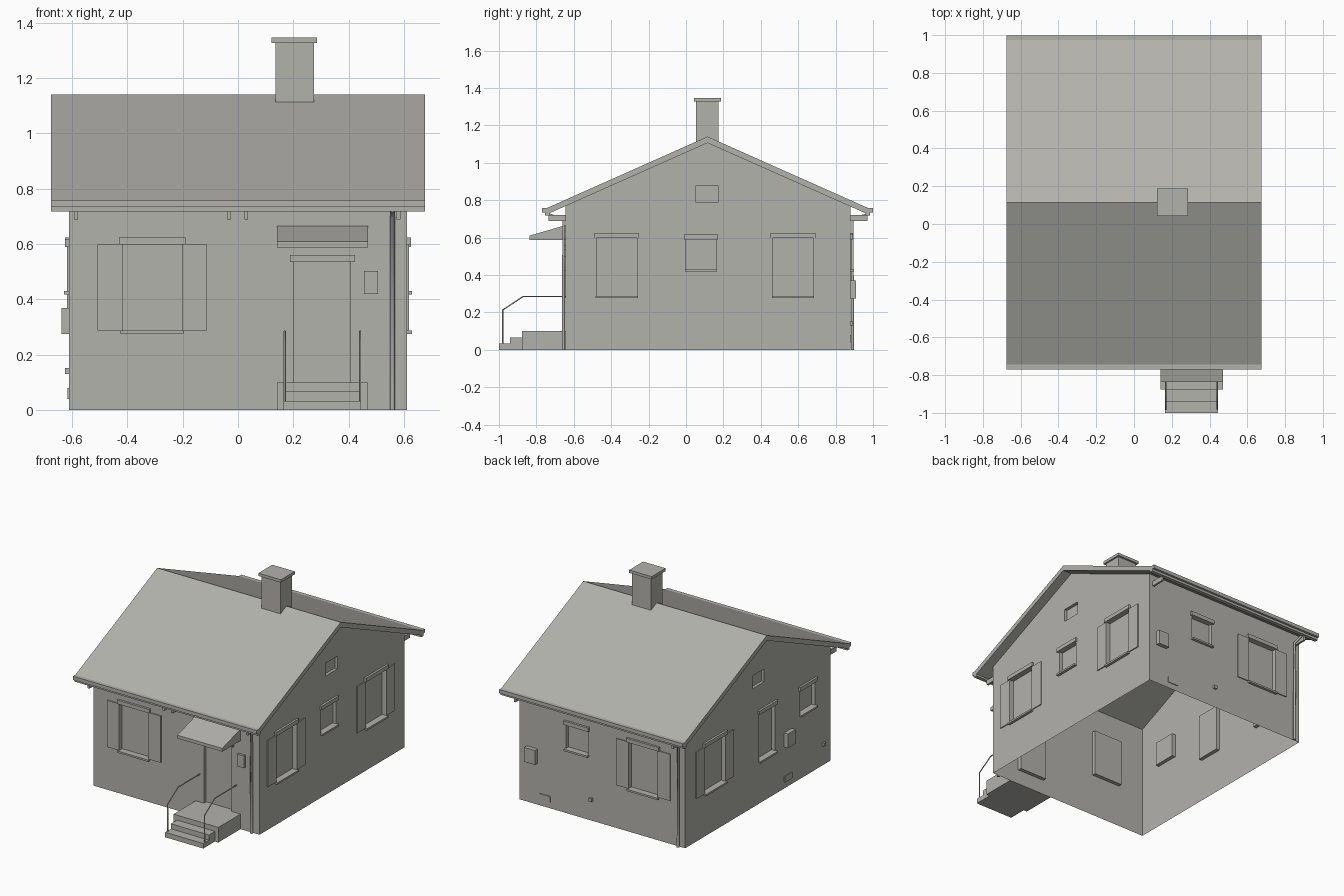
import bpy, bmesh
from mathutils import Vector

if "Cube" in bpy.data.objects:
    bpy.data.objects.remove(bpy.data.objects["Cube"])

plaster = bpy.data.materials.new("warm_grey")
plaster.use_nodes = True
GREY = (0.45, 0.445, 0.415, 1)
plaster.diffuse_color = GREY
bsdf = next(n for n in plaster.node_tree.nodes if n.type == "BSDF_PRINCIPLED")
bsdf.inputs["Base Color"].default_value = GREY

HX, FRONT, BACK = 0.61, -0.645, 0.88      # wall planes
RIDGE_Y, RIDGE_Z, PITCH = 0.115, 1.14, 0.445
EAVE = 0.86                               # ridge to eave, horizontally
ROOF_T = 0.034


def add_mesh(name, bm):
    bmesh.ops.recalc_face_normals(bm, faces=bm.faces)
    me = bpy.data.meshes.new(name)
    bm.to_mesh(me)
    bm.free()
    me.materials.append(plaster)
    ob = bpy.data.objects.new(name, me)
    bpy.context.scene.collection.objects.link(ob)
    return ob


def fill_box(bm, lo, hi):
    vs = bmesh.ops.create_cube(bm, size=1)["verts"]
    for v in vs:
        v.co = Vector([hi[i] if v.co[i] > 0 else lo[i] for i in range(3)])


def box(name, lo, hi):
    bm = bmesh.new()
    fill_box(bm, lo, hi)
    return add_mesh(name, bm)


def prism(name, profile, x0, x1):
    """Extrude a closed (y, z) profile along x."""
    bm = bmesh.new()
    face = bm.faces.new([bm.verts.new((x0, y, z)) for y, z in profile])
    out = bmesh.ops.extrude_face_region(bm, geom=[face])["geom"]
    bmesh.ops.translate(bm, vec=(x1 - x0, 0, 0),
                        verts=[g for g in out if isinstance(g, bmesh.types.BMVert)])
    return add_mesh(name, bm)


def tube(name, points, radius):
    cu = bpy.data.curves.new(name, "CURVE")
    cu.dimensions = "3D"
    cu.bevel_depth, cu.bevel_resolution, cu.use_fill_caps = radius, 1, True
    sp = cu.splines.new("POLY")
    sp.points.add(len(points) - 1)
    for p, co in zip(sp.points, points):
        p.co = (*co, 1)
    cu.materials.append(plaster)
    ob = bpy.data.objects.new(name, cu)
    bpy.context.scene.collection.objects.link(ob)
    bpy.ops.object.select_all(action="DESELECT")
    ob.select_set(True)
    bpy.context.view_layer.objects.active = ob
    bpy.ops.object.convert(target="MESH")


def on_wall(wall, u, d, z):
    """Point at distance d outside a wall, u along it."""
    return {"front": (u, FRONT - d, z), "back": (u, BACK + d, z),
            "left": (HX + d, u, z), "right": (-HX - d, u, z)}[wall]


def wall_span(wall, u0, u1, z0, z1, d0, d1):
    a, b = on_wall(wall, u0, d0, z0), on_wall(wall, u1, d1, z1)
    return [min(p) for p in zip(a, b)], [max(p) for p in zip(a, b)]


def wall_box(name, wall, u0, u1, z0, z1, depth):
    return box(f"{wall}_{name}", *wall_span(wall, u0, u1, z0, z1, 0, depth))


cuts = bmesh.new()


def recess(wall, u0, u1, z0, z1, depth=0.025):
    fill_box(cuts, *wall_span(wall, u0, u1, z0, z1, -depth, 0.05))


def window(wall, u, width, z0, z1, shutters=False):
    h = width / 2
    recess(wall, u - h, u + h, z0, z1)
    wall_box("window_lintel", wall, u - h - 0.012, u + h + 0.012, z1, z1 + 0.026, 0.014)
    wall_box("window_sill", wall, u - h - 0.006, u + h + 0.006, z0 - 0.012, z0, 0.018)
    if shutters:
        for s in (-1, 1):
            wall_box("shutter", wall, u + s * h, u + s * (h + 0.09), z0, z1, 0.007)


# Windows: tall ones with shutters, one plain tall, and small ones
for wall, u in (("front", -0.31), ("back", -0.305), ("left", -0.37),
                ("left", 0.572), ("right", 0.572)):
    window(wall, u, 0.215, 0.288, 0.598, True)
window("right", 0.02, 0.17, 0.288, 0.598)
for wall, u in (("left", 0.08), ("right", -0.405), ("back", 0.185)):
    window(wall, u, 0.16, 0.43, 0.59)

# Gable vents and front door
for wall in ("left", "right"):
    recess(wall, 0.05, 0.175, 0.79, 0.875, 0.02)
recess("front", 0.2, 0.405, 0.1, 0.535)
wall_box("door_lintel", "front", 0.188, 0.422, 0.535, 0.56, 0.014)

# Wall shell with the openings cut, open underneath
def under(y):
    return RIDGE_Z - ROOF_T - PITCH * abs(y - RIDGE_Y)

shell = prism("walls", [(FRONT, 0), (BACK, 0), (BACK, under(BACK)),
                        (RIDGE_Y, under(RIDGE_Y)), (FRONT, under(FRONT))], -HX, HX)
cutter = add_mesh("opening_cutter", cuts)
mod = shell.modifiers.new("openings", "BOOLEAN")
mod.operation, mod.solver, mod.object = "DIFFERENCE", "EXACT", cutter
bpy.context.view_layer.objects.active = shell
bpy.ops.object.modifier_apply(modifier=mod.name)
bpy.data.objects.remove(cutter)
bm = bmesh.new()
bm.from_mesh(shell.data)
floor = [f for f in bm.faces if f.normal.z < -0.9 and f.calc_center_median().z < 0.01]
bmesh.ops.delete(bm, geom=floor, context="FACES")
bm.to_mesh(shell.data)
bm.free()

# Roof slab
ez = RIDGE_Z - PITCH * EAVE
prism("roof", [(RIDGE_Y - EAVE, ez), (RIDGE_Y, RIDGE_Z), (RIDGE_Y + EAVE, ez),
               (RIDGE_Y + EAVE, ez - ROOF_T), (RIDGE_Y, RIDGE_Z - ROOF_T),
               (RIDGE_Y - EAVE, ez - ROOF_T)], -0.675, 0.675)

# Eaves: gutter, fascia, brackets and downpipe on both long sides
for wall, s, pipe_x, brackets in (("front", -1, 0.558, (-0.585, -0.033, 0.03, 0.58)),
                                  ("back", 1, -0.565, (-0.58, 0.58))):
    e = RIDGE_Y + s * EAVE
    for name, a, b, z0, z1 in (("gutter", 0, 0.024, 0.733, ez),
                               ("fascia", -0.015, 0.01, 0.717, 0.735)):
        y0, y1 = sorted((e + s * a, e + s * b))
        box(f"{wall}_{name}", (-0.675, y0, z0), (0.675, y1, z1))
    for x in brackets:
        wall_box("eave_bracket", wall, x - 0.007, x + 0.007, 0.688, 0.72, 0.09)
    tube(f"{wall}_downpipe", [on_wall(wall, pipe_x, 0.01, 0),
                              on_wall(wall, pipe_x, 0.01, 0.7),
                              on_wall(wall, pipe_x, 0.09, 0.722)], 0.009)

# Chimney
box("chimney", (0.135, 0.053, 1.05), (0.275, 0.175, 1.327))
box("chimney_cap", (0.121, 0.042, 1.327), (0.286, 0.188, 1.346))

# Door canopy, landing and steps
prism("door_canopy", [(FRONT, 0.588), (-0.837, 0.588), (-0.837, 0.61), (FRONT, 0.666)],
      0.14, 0.47)
box("landing", (0.14, -0.877, 0), (0.47, FRONT, 0.1))
box("upper_step", (0.165, -0.94, 0), (0.445, -0.877, 0.067))
box("lower_step", (0.165, -1.0, 0), (0.445, -0.94, 0.033))

# Handrails
for side, x in (("right", 0.169), ("left", 0.441)):
    tube(f"{side}_handrail", [(x, -0.98, 0.03), (x, -0.98, 0.213),
                              (x, -0.87, 0.285), (x, FRONT, 0.285)], 0.004)

# Letter box, meter boxes and small wall fittings
wall_box("letter_box", "front", 0.455, 0.505, 0.42, 0.502, 0.015)
wall_box("meter_box", "right", -0.24, -0.16, 0.275, 0.37, 0.028)
wall_box("meter_box", "back", 0.475, 0.555, 0.275, 0.37, 0.028)
for wall, tap, hatch in (("right", -0.57, -0.2), ("back", 0.08, 0.42)):
    wall_box("tap", wall, tap - 0.011, tap + 0.011, 0.13, 0.152, 0.014)
    wall_box("hatch", wall, hatch - 0.04, hatch + 0.04, 0.04, 0.08, 0.005)
